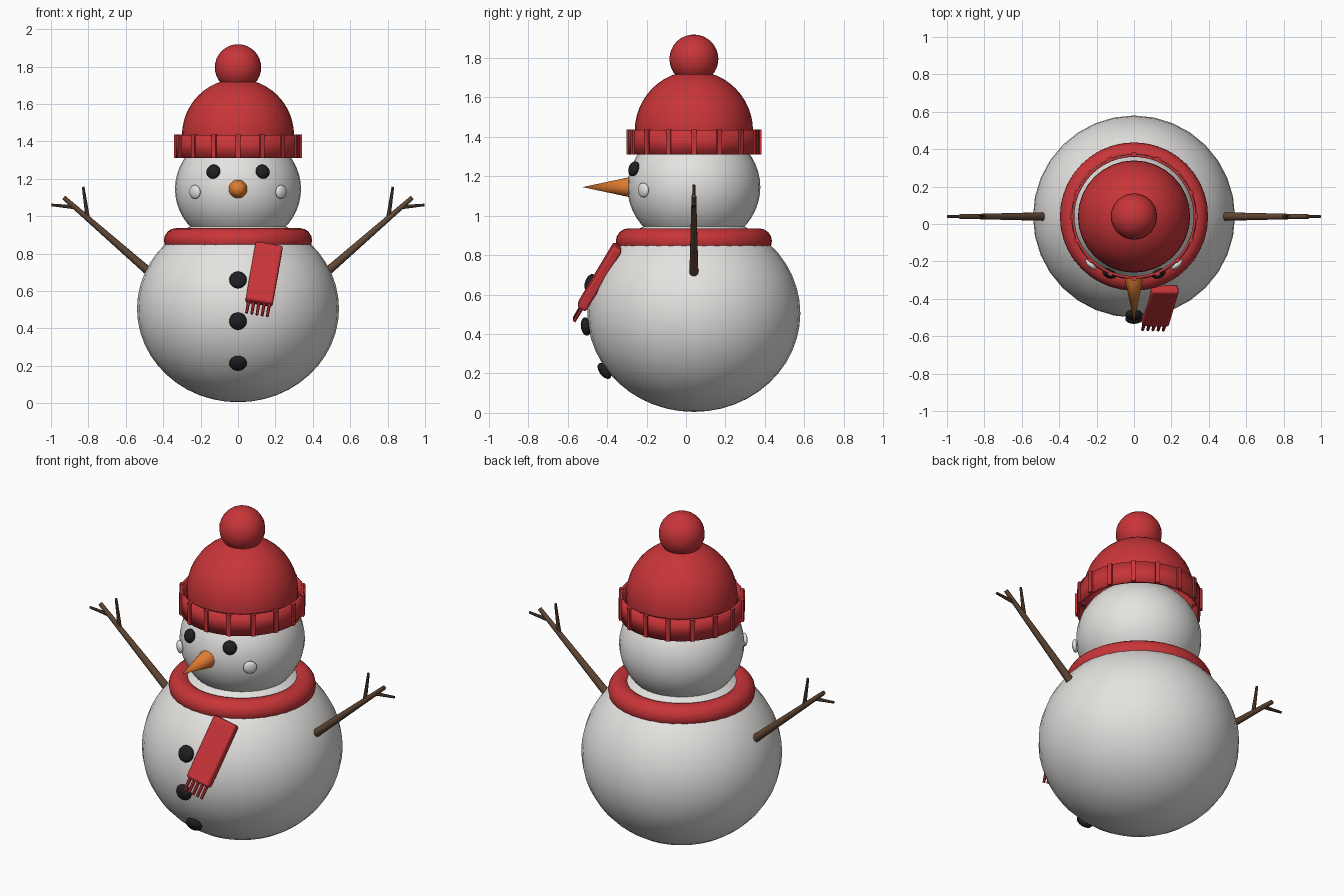
import bpy, bmesh, math
from mathutils import Vector, Matrix

if "Cube" in bpy.data.objects:
    bpy.data.objects.remove(bpy.data.objects["Cube"])

CY = 0.04  # depth of the main vertical axis


def material(name, rgb):
    m = bpy.data.materials.new(name)
    m.diffuse_color = (*rgb, 1)
    m.use_nodes = True
    m.node_tree.nodes["Principled BSDF"].inputs["Base Color"].default_value = m.diffuse_color
    return m


SNOW = material("snow", (0.78, 0.77, 0.75))
CHEEK = material("cheek_white", (0.85, 0.84, 0.83))
RED = material("red_wool", (0.58, 0.035, 0.04))
COAL = material("coal", (0.014, 0.014, 0.016))
ORANGE = material("carrot_orange", (0.75, 0.2, 0.03))
BARK = material("bark", (0.115, 0.062, 0.034))


def finish(name, mat, angle=40):
    o = bpy.context.object
    o.name = name
    o.data.materials.append(mat)
    bpy.ops.object.shade_smooth_by_angle(angle=math.radians(angle))
    return o


def ball(name, mat, loc, scale, seg=32, rings=20, normal=None):
    bpy.ops.mesh.primitive_uv_sphere_add(segments=seg, ring_count=rings, location=loc)
    o = bpy.context.object
    o.scale = scale
    if normal:
        o.rotation_euler = normal.to_track_quat('Z', 'Y').to_euler()
    return finish(name, mat, 60)


def rod(name, mat, a, b, r1, r2, seg=12):
    a, b = Vector(a), Vector(b)
    d = b - a
    bpy.ops.mesh.primitive_cone_add(vertices=seg, radius1=r1, radius2=r2, depth=d.length,
                                    location=(a + b) / 2,
                                    rotation=d.to_track_quat('Z', 'Y').to_euler())
    return finish(name, mat)


def pebble(name, mat, center, radii, x, z, r, t, lift):
    """Flattened ball seated on the front of an ellipsoid."""
    c, (a, h) = Vector(center), radii
    dz = z - c.z
    y = -a * math.sqrt(1 - (x / a) ** 2 - (dz / h) ** 2)
    n = Vector((x / a**2, y / a**2, dz / h**2)).normalized()
    ball(name, mat, Vector((x, CY + y, z)) + n * lift, (r, r, t), 20, 12, n)


# Snow body and head
body_c, body_r = (0, CY, 0.505), (0.54, 0.5)
head_c, head_r = (0, CY, 1.145), (0.337, 0.31)
ball("body", SNOW, body_c, (0.54, 0.54, 0.5), 32, 24)
ball("head", SNOW, head_c, (0.337, 0.337, 0.31), 32, 24)

# Coal buttons, eyes and cheeks
for i, z in enumerate((0.22, 0.44, 0.655)):
    pebble(f"button_{i + 1}", COAL, body_c, body_r, 0, z, 0.047, 0.026, 0.012)
for side, s in (("left", -1), ("right", 1)):
    pebble(f"eye_{side}", COAL, head_c, head_r, s * 0.128, 1.235, 0.039, 0.024, 0.01)
    pebble(f"cheek_{side}", CHEEK, head_c, head_r, s * 0.225, 1.13, 0.037, 0.017, 0.008)

# Carrot nose
rod("nose", ORANGE, (0, -0.27, 1.145), (0, -0.525, 1.145), 0.054, 0.0, 20)

# Hat dome and pompom
dome = ball("hat_dome", RED, (0, CY, 1.43), (0.3, 0.3, 0.304), 32, 24)
bm = bmesh.new()
bm.from_mesh(dome.data)
bmesh.ops.bisect_plane(bm, geom=bm.verts[:] + bm.edges[:] + bm.faces[:],
                       plane_co=(0, 0, -0.15), plane_no=(0, 0, 1), clear_inner=True)
bm.to_mesh(dome.data)
bm.free()
ball("pompom", RED, (0, CY, 1.795), (0.124, 0.124, 0.124), 24, 16)

# Hat brim: thin open tube with ribs
bpy.ops.mesh.primitive_cylinder_add(vertices=48, radius=0.333, depth=0.125,
                                    end_fill_type='NOTHING', location=(0, CY, 1.3725))
brim = bpy.context.object
wall = brim.modifiers.new("wall", 'SOLIDIFY')
wall.thickness = 0.014
wall.offset = -1
finish("hat_brim", RED)
for i in range(16):
    a = i * math.tau / 16
    bpy.ops.mesh.primitive_cube_add(
        size=1, location=(0.331 * math.cos(a), CY + 0.331 * math.sin(a), 1.3735),
        rotation=(0, 0, a))
    bpy.context.object.scale = (0.022, 0.025, 0.127)
    finish(f"brim_rib_{i + 1}", RED)

# Scarf ring
bpy.ops.mesh.primitive_torus_add(major_segments=40, minor_segments=16, major_radius=0.331,
                                 minor_radius=0.065, location=(0, CY, 0.871))
finish("scarf_ring", RED, 60)

# Scarf tail hanging over the chest, with a fringe
top, bottom = Vector((0.167, -0.345, 0.845)), Vector((0.112, -0.53, 0.535))
down = (bottom - top).normalized()
across = Vector((1, 0, -0.14))
across = (across - down * across.dot(down)).normalized()
out = across.cross(down)
frame = Matrix((across, out, -down)).transposed()
bpy.ops.mesh.primitive_cube_add(size=1, location=(top + bottom) / 2,
                                rotation=frame.to_euler())
tail = bpy.context.object
tail.scale = (0.148, 0.052, (bottom - top).length)
bpy.ops.object.transform_apply(location=False, rotation=False, scale=True)
bev = tail.modifiers.new("soft_edges", 'BEVEL')
bev.width = 0.014
bev.segments = 3
finish("scarf_tail", RED)
for i in range(5):
    p = bottom + across * (i - 2) * 0.028
    rod(f"fringe_{i + 1}", RED, p - down * 0.015, p + down * 0.073, 0.01, 0.008, 8)

# Stick arms with two twigs each
for side, s in (("left", -1), ("right", 1)):
    def at(x, z):
        return (s * x, CY, z)
    rod(f"arm_{side}", BARK, at(0.475, 0.702), at(0.932, 1.1), 0.023, 0.012)
    rod(f"upper_twig_{side}", BARK, at(0.803, 0.985), at(0.828, 1.157), 0.012, 0.007, 8)
    rod(f"outer_twig_{side}", BARK, at(0.872, 1.048), at(0.998, 1.06), 0.011, 0.007, 8)
